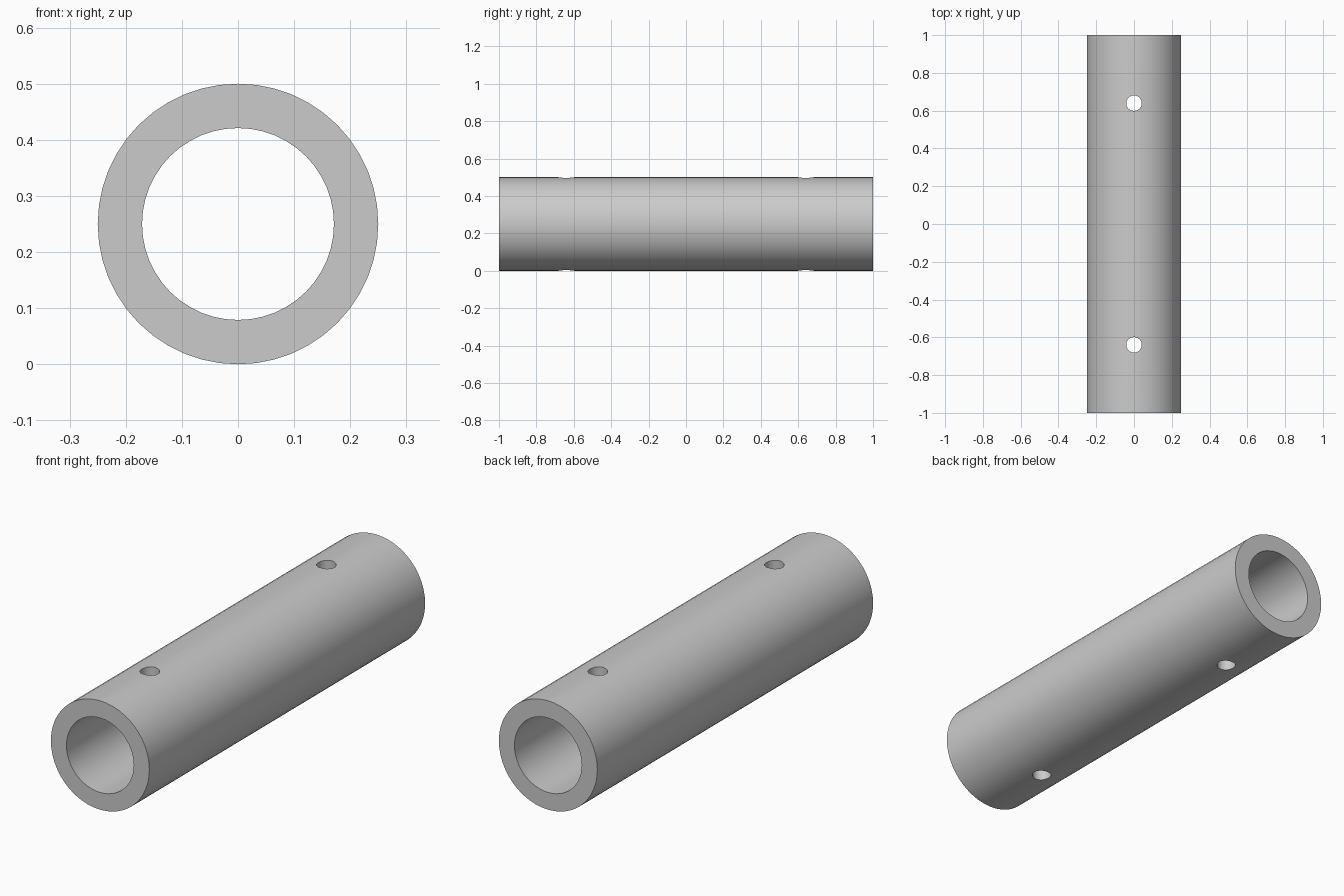
import bpy
import math

cube = bpy.data.objects.get("Cube")
if cube:
    bpy.data.objects.remove(cube, do_unlink=True)

LENGTH, OUTER, INNER = 2.0, 0.25, 0.171
HOLE_RADIUS, HOLE_Y = 0.041, 0.64

# Plain grey metal
grey = bpy.data.materials.new("grey_metal")
grey.use_nodes = True
colour = (0.6, 0.6, 0.6, 1)
grey.diffuse_color = colour
grey.node_tree.nodes["Principled BSDF"].inputs["Base Color"].default_value = colour


def cylinder(name, radius, depth, location, sides, along_y=False):
    tilt = math.pi / 2 if along_y else 0
    bpy.ops.mesh.primitive_cylinder_add(
        vertices=sides, radius=radius, depth=depth,
        location=location, rotation=(tilt, 0, 0))
    obj = bpy.context.object
    obj.name = name
    obj.data.materials.append(grey)
    return obj


def cut(target, cutter):
    mod = target.modifiers.new("cut", "BOOLEAN")
    mod.operation = "DIFFERENCE"
    mod.solver = "EXACT"
    mod.object = cutter
    bpy.context.view_layer.objects.active = target
    bpy.ops.object.modifier_apply(modifier=mod.name)
    bpy.data.objects.remove(cutter, do_unlink=True)


# Tube body with its bore
tube = cylinder("tube", OUTER, LENGTH, (0, 0, OUTER), 48, along_y=True)
cut(tube, cylinder("bore_cutter", INNER, LENGTH + 0.2, (0, 0, OUTER), 48, along_y=True))

# Pin holes through the top and bottom walls
for y in (-HOLE_Y, HOLE_Y):
    cut(tube, cylinder("pin_hole_cutter", HOLE_RADIUS, 1, (0, y, OUTER), 32))

# Smooth walls, crisp rims
bpy.ops.object.select_all(action="DESELECT")
tube.select_set(True)
bpy.context.view_layer.objects.active = tube
bpy.ops.object.shade_smooth_by_angle(angle=math.radians(30))
